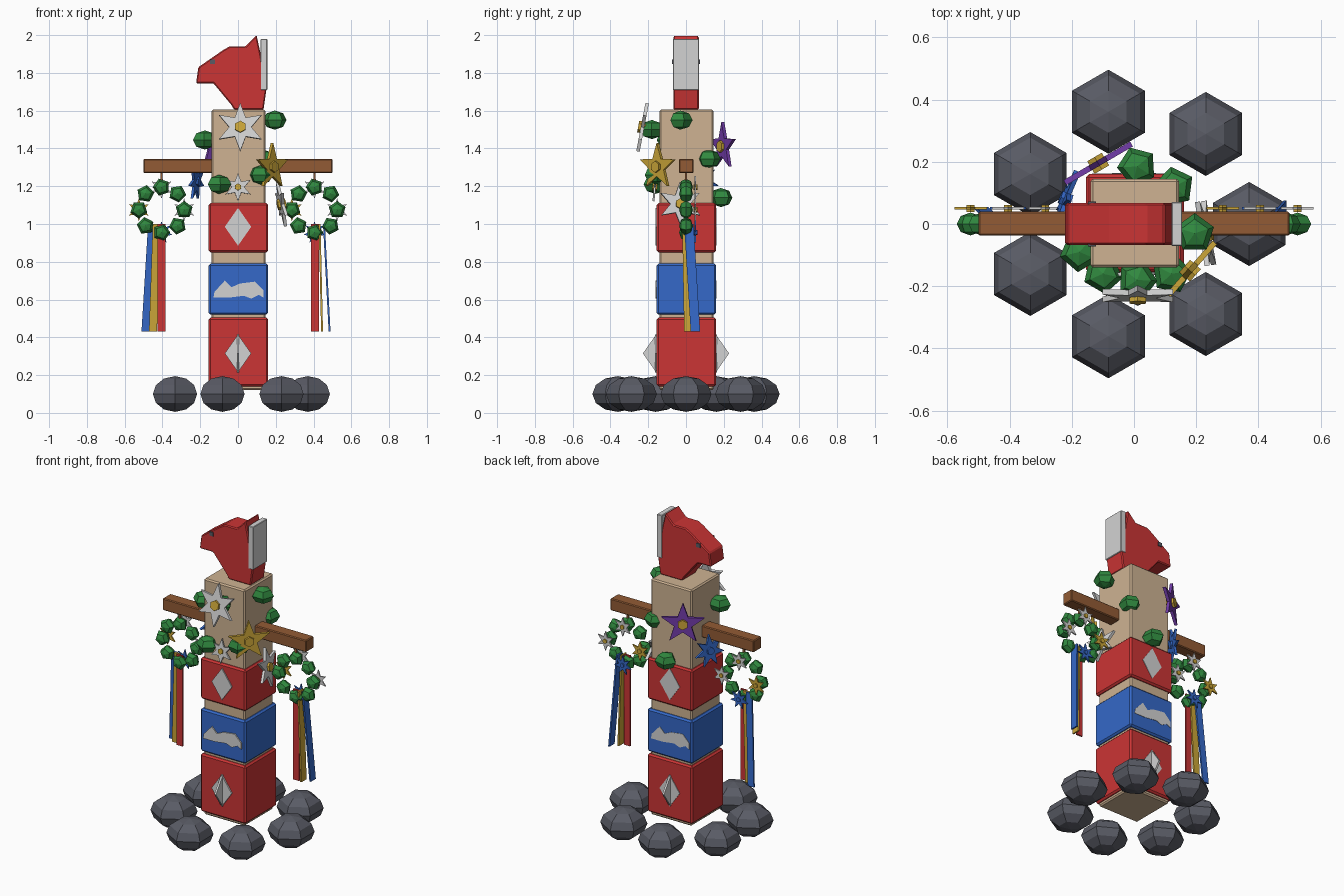
import bpy, bmesh, math
from mathutils import Matrix, Vector

cube = bpy.data.objects.get("Cube")
if cube:
    bpy.data.objects.remove(cube, do_unlink=True)


def material(name, rgb):
    m = bpy.data.materials.new(name)
    m.use_nodes = True
    m.diffuse_color = (*rgb, 1)
    m.node_tree.nodes["Principled BSDF"].inputs["Base Color"].default_value = (*rgb, 1)
    return m


TAN = material("tan wood", (.62, .45, .29))
RED = material("red paint", (.6, .035, .035))
BLUE = material("blue paint", (.035, .14, .58))
WHITE = material("silver white", (.65, .65, .65))
STONE = material("grey stone", (.1, .105, .13))
GREEN = material("leaf green", (.03, .25, .05))
BROWN = material("brown wood", (.29, .105, .035))
GOLD = material("gold", (.6, .38, .04))
PURPLE = material("purple", (.17, .045, .4))


def finish(name, bm, mat, matrix=Matrix(), bevel=0):
    bmesh.ops.recalc_face_normals(bm, faces=bm.faces)
    mesh = bpy.data.meshes.new(name)
    bm.to_mesh(mesh)
    bm.free()
    mesh.materials.append(mat)
    ob = bpy.data.objects.new(name, mesh)
    ob.matrix_world = matrix
    bpy.context.collection.objects.link(ob)
    if bevel:
        mod = ob.modifiers.new("Bevel", "BEVEL")
        mod.width, mod.segments = bevel, 1
    return ob


def box(name, low, high, mat, bevel=0):
    low, high = Vector(low), Vector(high)
    bm = bmesh.new()
    bmesh.ops.create_cube(bm, size=1)
    bmesh.ops.scale(bm, vec=high - low, verts=bm.verts)
    return finish(name, bm, mat, Matrix.Translation((low + high) / 2), bevel)


def facing(normal, origin):
    """Frame whose local z is the normal and whose local y points up."""
    z = Vector(normal).normalized()
    x = Vector((0, 0, 1)).cross(z).normalized()
    rot = Matrix((x, z.cross(x), z)).transposed().to_4x4()
    return Matrix.Translation(origin) @ rot


def prism(name, outline, depth, mat, matrix, bevel=0):
    """Flat outline extruded evenly to both sides of its plane."""
    bm = bmesh.new()
    face = bm.faces.new([bm.verts.new((x, y, -depth / 2)) for x, y in outline])
    out = bmesh.ops.extrude_face_region(bm, geom=[face])
    verts = [v for v in out["geom"] if isinstance(v, bmesh.types.BMVert)]
    bmesh.ops.translate(bm, verts=verts, vec=(0, 0, depth))
    return finish(name, bm, mat, matrix, bevel)


def ball(name, center, radius, squash, sides, rings, mat, rot=Matrix()):
    bm = bmesh.new()
    bmesh.ops.create_uvsphere(bm, u_segments=sides, v_segments=rings, radius=radius)
    bmesh.ops.scale(bm, vec=(1, 1, squash), verts=bm.verts)
    return finish(name, bm, mat, Matrix.Translation(center) @ rot)


def ring_points(count, outer, inner=None):
    total = count * 2 if inner else count
    pts = []
    for i in range(total):
        r = inner if inner and i % 2 else outer
        a = math.pi / 2 + math.tau * i / total
        pts.append((r * math.cos(a), r * math.sin(a)))
    return pts


def star(name, center, normal, radius, points, mat, hub):
    frame = facing(normal, center)
    inner = radius * (.4 if points == 5 else .45)
    prism(name, ring_points(points, radius, inner), radius * .14, mat, frame)
    prism(name + "_hub", ring_points(6, radius * .24), radius * .36, hub, frame)


# Post and painted bands
box("post", (-.14, -.14, .12), (.145, .145, 1.605), TAN, .008)
for name, z0, z1, mat in (("lower_band", .14, .505, RED), ("middle_band", .52, .79, BLUE),
                          ("upper_band", .85, 1.11, RED)):
    box(name, (-.155, -.155, z0), (.16, .16, z1), mat, .01)

# Emblems, the same on the front and the back
diamond = [(.07, 0), (0, .1), (-.07, 0), (0, -.1)]
mountain = [(-.13, .61), (-.125, .64), (-.07, .70), (-.035, .665), (.01, .685), (.09, .695),
            (.135, .65), (.135, .61), (.11, .625), (.07, .605), (.03, .62), (-.05, .61)]
for side, s in (("front", -1), ("back", 1)):
    y = .158 * s
    prism(side + "_upper_diamond", diamond, .009, WHITE, facing((0, s, 0), (0, y, .985)))
    prism(side + "_mountains", mountain, .009, WHITE, facing((0, s, 0), (0, y, 0)))
    prism(side + "_lower_diamond", diamond, .012, WHITE, facing((0, s, 0), (0, y, .315)))
    prism(side + "_diamond_fin", diamond, .012, WHITE, facing((1, 0, 0), (0, y, .315)))

# Animal head with mane plate and eyes
head = [(-.02, 1.605), (.135, 1.605), (.15, 1.71), (.12, 1.9), (.098, 2.0), (.04, 1.94),
        (-.045, 1.94), (-.08, 1.92), (-.21, 1.83), (-.222, 1.745), (-.13, 1.745), (-.035, 1.63)]
prism("head", head, .135, RED, facing((0, -1, 0), (0, 0, 0)), .006)
box("mane_plate", (.12, -.07, 1.71), (.155, .07, 1.98), WHITE, .003)
box("eyes", (-.148, -.073, 1.848), (-.122, .073, 1.872), STONE)

# Stones in a ring around the base
for i in range(7):
    a = math.tau * i / 7
    ball(f"stone_{i + 1}", (.37 * math.cos(a), .37 * math.sin(a), .1),
         .135, .7, 6, 6, STONE)

# Crossbar
box("crossbar", (-.5, -.037, 1.27), (.5, .04, 1.345), BROWN, .005)

# Leaf clusters spiralling round the post
leaves = [(.195, -.03, 1.55), (.01, -.18, 1.5), (-.175, -.09, 1.445), (.13, .12, 1.345),
          (.12, -.16, 1.26), (-.1, -.16, 1.21), (.01, .185, 1.14)]
for i, p in enumerate(leaves):
    ball(f"leaf_cluster_{i + 1}", p, .065, .78, 5, 4, GREEN, Matrix.Rotation(.9 * i, 4, "Z"))

# Large star flowers
star("upper_silver_star", (.012, -.23, 1.512), (0, -1, .19), .13, 6, WHITE, GOLD)
star("lower_silver_star", (0, -.165, 1.195), (0, -1, .1), .075, 6, WHITE, GOLD)
star("side_silver_star", (.23, -.03, 1.105), (1, .15, .19), .12, 6, WHITE, GOLD)
star("gold_star", (.18, -.15, 1.303), (.75, -.66, 0), .127, 5, GOLD, GOLD)
star("purple_star", (-.115, .195, 1.41), (-.5, .86, 0), .13, 5, PURPLE, GOLD)
star("blue_star", (-.22, .08, 1.225), (-.93, .37, .1), .1, 7, BLUE, BLUE)


def ribbon(name, top, bottom, across, mat):
    """Thin strip hanging from top to bottom, across being its half width."""
    bm = bmesh.new()
    top, bottom, across = Vector(top), Vector(bottom), Vector(across)
    thick = across.cross((0, 0, 1)).normalized() * .005
    ends = [[bm.verts.new(p + across * u + thick * v)
             for u, v in ((-1, -1), (1, -1), (1, 1), (-1, 1))] for p in (top, bottom)]
    for ring in ends:
        bm.faces.new(ring)
    for i in range(4):
        j = (i + 1) % 4
        bm.faces.new((ends[0][i], ends[0][j], ends[1][j], ends[1][i]))
    finish(name, bm, mat)


# Hanging wreaths with small stars on the back
turn = Matrix.Rotation(math.pi / 2, 4, "X")
for side, s in (("left", 1), ("right", -1)):
    cx, cz, r = .405 * s, 1.075, .12
    box(side + "_hanger", (cx - .006, -.006, 1.2), (cx + .006, .006, 1.28), BROWN)
    for i in range(8):
        a = math.tau * i / 8
        ball(f"{side}_wreath_leaf_{i + 1}", (cx + r * math.cos(a), 0, cz + r * math.sin(a)),
             .047, .78, 5, 4, GREEN, Matrix.Rotation(-a, 4, "Y") @ turn)
    for name, dx, dz, mat, hub in (("top_star", 0, 1, WHITE, GOLD), ("silver_star", 1, 0, WHITE, GOLD),
                                   ("gold_star", -1, 0, GOLD, GOLD), ("blue_star", 0, -1, BLUE, BLUE)):
        star(f"{side}_wreath_{name}", (cx + r * dx, .05, cz + r * dz), (0, 1, 0),
             .06, 7 if mat == BLUE else 6, mat, hub)

# Ribbons under the wreaths
wide, turned = (.021, 0, 0), (0, .025, 0)
ribbon("right_red_ribbon", (-.405, 0, 1), (-.405, 0, .43), wide, RED)
ribbon("right_gold_ribbon", (-.43, .012, 1), (-.45, .02, .43), wide, GOLD)
ribbon("right_blue_ribbon", (-.455, .02, 1), (-.49, .05, .43), wide, BLUE)
ribbon("left_red_ribbon", (.408, 0, 1), (.408, 0, .43), wide, RED)
ribbon("left_gold_ribbon", (.432, .005, 1), (.445, .015, .43), turned, GOLD)
ribbon("left_blue_ribbon", (.455, .015, 1), (.485, .05, .43), turned, BLUE)
